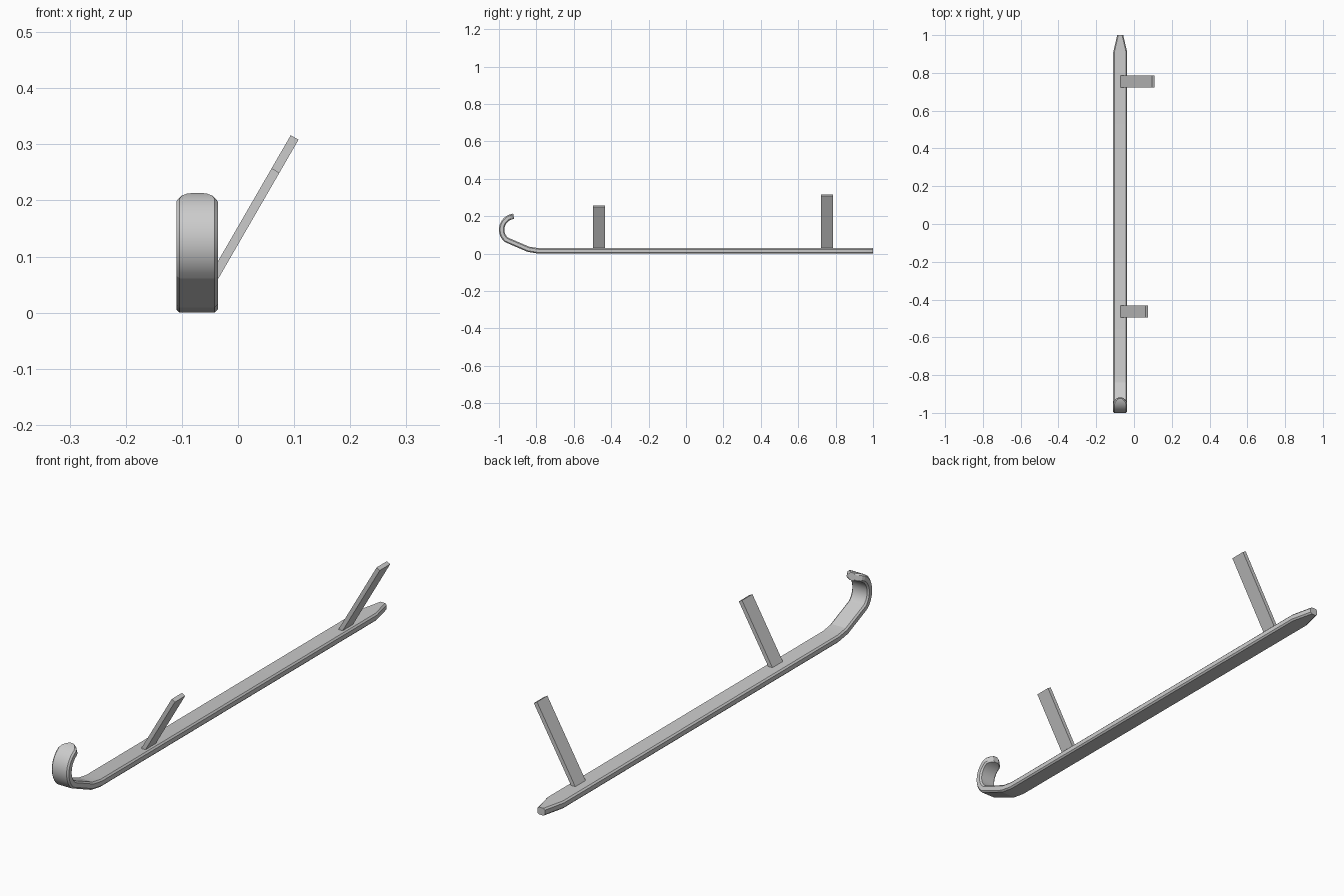
import bpy, bmesh
from math import sin, cos, radians, hypot
from mathutils import Vector

if "Cube" in bpy.data.objects:
    bpy.data.objects.remove(bpy.data.objects["Cube"])

CX = -0.073      # ski centre line
T = 0.0145       # half thickness
W = 0.037        # half width


def finish(name, bm, smooth=False):
    bmesh.ops.recalc_face_normals(bm, faces=bm.faces)
    me = bpy.data.meshes.new(name)
    bm.to_mesh(me)
    bm.free()
    ob = bpy.data.objects.new(name, me)
    bpy.context.collection.objects.link(ob)
    if smooth:
        bpy.ops.object.select_all(action='DESELECT')
        ob.select_set(True)
        bpy.context.view_layer.objects.active = ob
        bpy.ops.object.shade_smooth_by_angle(angle=radians(14))
    return ob


# Runner path: (y, z, half width), back to front, then the curled tip
path = [(1.0, T, 0.016), (0.91, T, W), (-0.79, T, W), (-0.843, 0.023, W)]
steps = 13
for i in range(steps + 1):
    a = 230 + (119 - 230) * i / steps
    path.append((-0.914 + 0.0715 * cos(radians(a)), 0.128 + 0.0715 * sin(radians(a)), W))
for a, w in ((110, 0.033), (102, 0.024), (96, 0.013)):
    path.append((-0.914 + 0.0715 * cos(radians(a)), 0.128 + 0.0715 * sin(radians(a)), w))

# Ski: chamfered section swept along the path
bm = bmesh.new()
rings = []
for i, (y, z, w) in enumerate(path):
    p, q = path[max(i - 1, 0)], path[min(i + 1, len(path) - 1)]
    if i in (2, 3, 4):      # mitre bends from unit directions
        d = (Vector((y - p[0], z - p[1])).normalized()
             + Vector((q[0] - y, q[1] - z)).normalized())
    else:
        d = Vector((q[0] - p[0], q[1] - p[1]))
    d.normalize()
    n = Vector((d.y, -d.x))     # towards the top / inside of the curl
    c = 0.006
    section = [(w - c, T), (w, T - c), (w, c - T), (w - c, -T),
               (c - w, -T), (-w, c - T), (-w, T - c), (c - w, T)]
    rings.append([bm.verts.new((CX + u, y + n.x * v, z + n.y * v)) for u, v in section])
for r, s in zip(rings, rings[1:]):
    for k in range(8):
        m = (k + 1) % 8
        bm.faces.new((r[k], r[m], s[m], s[k]))
bm.faces.new(rings[0])
bm.faces.new(rings[-1])
finish("ski_runner", bm, True)


# Struts: flat bars leaning outwards at 60 degrees
def strut(name, y, top_x):
    along = Vector((cos(radians(60)), 0, sin(radians(60))))
    side = Vector((sin(radians(60)), 0, -cos(radians(60)))) * 0.016
    base = Vector((CX, y - 0.032, 0.027))
    end = base + along * ((top_x - CX) / along.x)
    bm = bmesh.new()
    f = bm.faces.new([bm.verts.new(p) for p in (base, base + side, end + side, end)])
    ext = bmesh.ops.extrude_face_region(bm, geom=[f])
    bmesh.ops.translate(bm, vec=(0, 0.064, 0),
                        verts=[g for g in ext["geom"] if isinstance(g, bmesh.types.BMVert)])
    finish(name, bm)


strut("front_strut", -0.464, 0.06)
strut("rear_strut", 0.755, 0.094)
